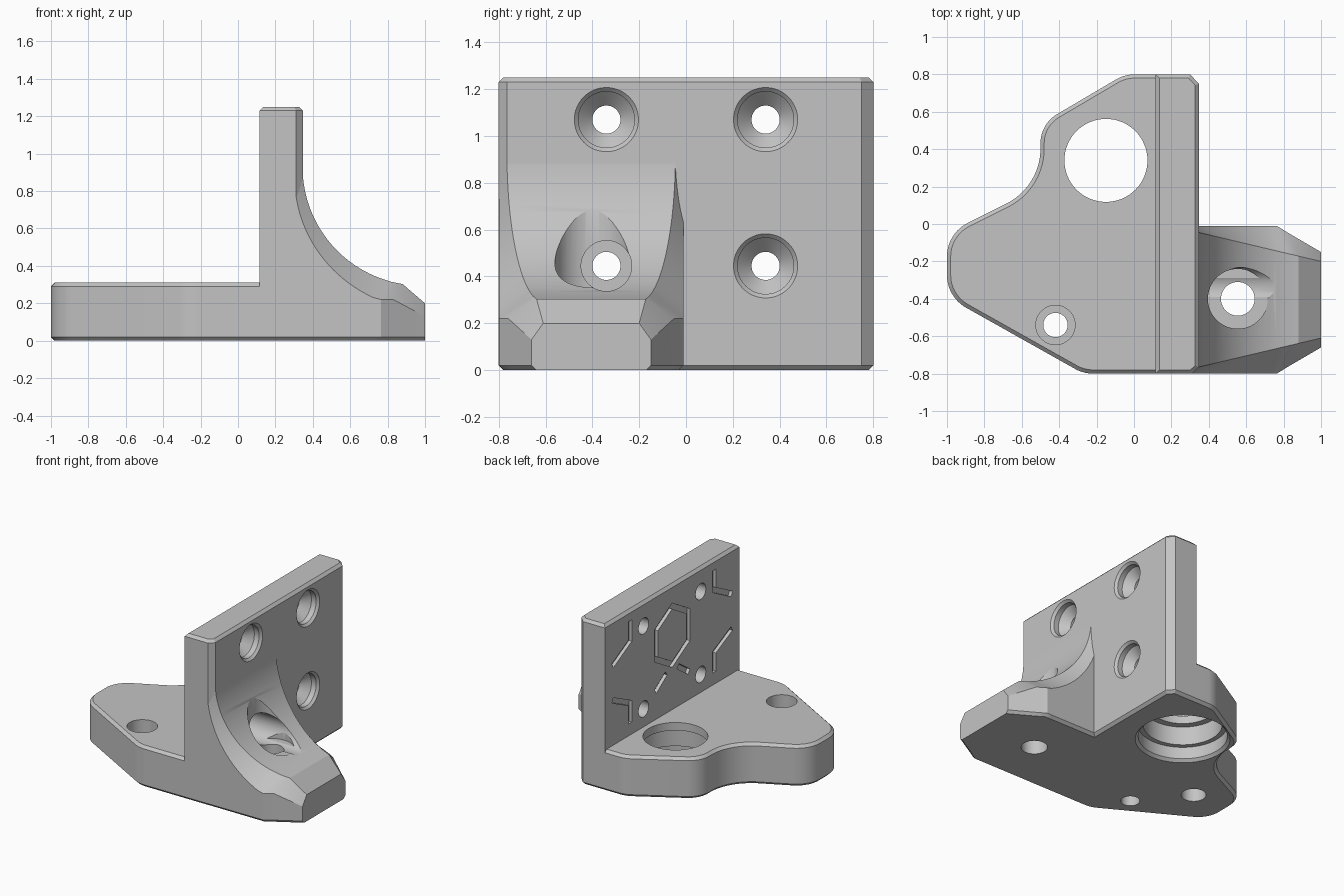
import bpy, bmesh, math
from mathutils import Vector, Matrix

if "Cube" in bpy.data.objects:
    bpy.data.objects.remove(bpy.data.objects["Cube"], do_unlink=True)

grey = bpy.data.materials.new("plain_grey")
grey.use_nodes = True
grey.diffuse_color = (0.55, 0.55, 0.55, 1)
grey.node_tree.nodes["Principled BSDF"].inputs["Base Color"].default_value = grey.diffuse_color


def finish(name, bm):
    bmesh.ops.recalc_face_normals(bm, faces=bm.faces)
    mesh = bpy.data.meshes.new(name)
    bm.to_mesh(mesh)
    bm.free()
    mesh.materials.append(grey)
    obj = bpy.data.objects.new(name, mesh)
    bpy.context.collection.objects.link(obj)
    return obj


def loft(name, rings):
    """Skin a row of equal closed rings and cap both ends."""
    bm = bmesh.new()
    rows = [[bm.verts.new(p) for p in ring] for ring in rings]
    n = len(rows[0])
    for a, b in zip(rows, rows[1:]):
        for i in range(n):
            j = (i + 1) % n
            bm.faces.new((a[i], a[j], b[j], b[i]))
    bm.faces.new(rows[0])
    bm.faces.new(rows[-1])
    return finish(name, bm)


def inset(outline, d):
    """Move a counter-clockwise outline inwards by d."""
    pts = [Vector(p) for p in outline]
    out = []
    for i, p in enumerate(pts):
        u = (p - pts[i - 1]).normalized()
        v = (pts[(i + 1) % len(pts)] - p).normalized()
        n = Vector((-u.y - v.y, u.x + v.x)).normalized()
        out.append(p + n * d / n.dot(Vector((-u.y, u.x))))
    return out


def prism(name, outline, height, chamfer):
    """Upright prism with chamfered top and bottom edges."""
    levels = ((0, chamfer), (chamfer, 0), (height - chamfer, 0), (height, chamfer))
    return loft(name, [[(p[0], p[1], z) for p in inset(outline, d)] for z, d in levels])


def lathe(name, profile, place, along_x=False, sides=64):
    """Turned cutter from (radius, height) pairs."""
    turn = Matrix.Rotation(math.pi / 2, 4, 'Y') if along_x else Matrix()
    move = Matrix.Translation(place) @ turn
    angles = [2 * math.pi * i / sides for i in range(sides)]
    return loft(name, [[move @ Vector((r * math.cos(a), r * math.sin(a), h)) for a in angles]
                       for r, h in profile])


def rounded(corners, steps=12):
    """Fillet the corners (x, y, radius) of a polygon."""
    out = []
    for i, (x, y, r) in enumerate(corners):
        p = Vector((x, y))
        if r == 0:
            out.append(p)
            continue
        u = (Vector(corners[i - 1][:2]) - p).normalized()
        v = (Vector(corners[(i + 1) % len(corners)][:2]) - p).normalized()
        half = u.angle(v) / 2
        c = p + (u + v).normalized() * r / math.sin(half)
        a, b = p + u * r / math.tan(half) - c, p + v * r / math.tan(half) - c
        out += [c + a.lerp(b, k / steps).normalized() * r for k in range(steps + 1)]
    return out


def combine(target, other, operation):
    mod = target.modifiers.new("join", 'BOOLEAN')
    mod.operation, mod.solver, mod.object = operation, 'EXACT', other
    bpy.context.view_layer.objects.active = target
    bpy.ops.object.modifier_apply(modifier=mod.name)
    bpy.data.objects.remove(other, do_unlink=True)


# Base plate, listed clockwise and turned round for the inset
base = rounded([
    (0.25, -0.8, 0), (-0.27, -0.8, 0.2), (-1, -0.39, 0.2), (-1, -0.05, 0.2),
    (-0.5, 0.2, 0.33), (-0.5, 0.535, 0.18), (-0.05, 0.8, 0.2), (0.25, 0.8, 0)])
bracket = prism("bracket", base[::-1], 0.31, 0.02)

# Upright wall with chamfered outer corners
wall = prism("wall", [(0.115, -0.8), (0.31, -0.8), (0.347, -0.765),
                      (0.347, 0.75), (0.3, 0.8), (0.115, 0.8)], 1.25, 0.02)
combine(bracket, wall, 'UNION')


# Curved foot with tapering side chamfers
def foot_ring(xl, zl, outer, xt, zt, inner):
    mid = -0.405
    side = [(xl, outer - 0.02, 0), (xl, outer, 0.02), (xl, outer, zl), (xt, inner, zt)]
    return ([(x, mid - w, z) for x, w, z in side] +
            [(x, mid + w, z) for x, w, z in reversed(side)])


def top_half(x):
    return 0.36 - 0.237 * (x - 0.345)


rings = [foot_ring(0.25, 0.93, 0.394, 0.25, 0.93, 0.36)]
for i in range(25):
    t = i / 24
    a = math.radians(180 + 70 * t)
    d = 0.04 + 0.07 * t
    c, s = math.cos(a), math.sin(a)
    xt = 0.98 + 0.635 * c
    rings.append(foot_ring(0.98 + (0.635 + d) * c, 0.93 + (0.635 + d) * s, 0.394,
                           xt, 0.93 + 0.635 * s, top_half(xt)))
rings.append(foot_ring(0.765, 0.22, 0.394, 0.82, 0.315, top_half(0.82)))
rings.append(foot_ring(0.83, 0.22, 0.354, 0.88, 0.303, top_half(0.88)))
rings.append(foot_ring(1.0, 0.13, 0.255, 1.0, 0.2, 0.205))
combine(bracket, loft("foot", rings), 'UNION')

# Stepped bearing bore, base screw hole, blind pin hole, foot screw hole
cutters = [
    lathe("bearing_bore", [(0.34, -0.015), (0.305, 0.02), (0.305, 0.11), (0.27, 0.11),
                           (0.27, 0.25), (0.222, 0.25), (0.222, 0.4)], (-0.15, 0.34, 0)),
    lathe("base_screw", [(0.065, -0.1), (0.065, 0.16), (0.105, 0.16), (0.105, 0.4)],
          (-0.42, -0.54, 0)),
    lathe("pin_hole", [(0.085, -0.1), (0.085, 0.2)], (-0.7, -0.2, 0)),
    lathe("foot_screw", [(0.09, -0.1), (0.09, 0.35), (0.16, 0.35), (0.16, 1)],
          (0.555, -0.4, 0)),
    lathe("access_bore", [(0.06, 0), (0.06, 0.25), (0.108, 0.25), (0.108, 1.2)],
          (0, -0.34, 0.445), True)]

# Countersunk wall screw holes
for y, z in ((-0.34, 1.07), (0.34, 1.07), (0.34, 0.445)):
    cutters.append(lathe("wall_screw", [(0.06, 0), (0.06, 0.23), (0.12, 0.29), (0.12, 0.33),
                                        (0.15, 0.36)], (0, y, z), True))


# Shallow honeycomb grooves in the plain wall face
def groove(path, width=0.019):
    """Square bar along a (y, z) path, closed when the path returns to its start."""
    pts = [Vector(p) for p in path]
    closed = pts[0] == pts[-1]
    if closed:
        pts.pop()
    rows = []
    for i, p in enumerate(pts):
        before = pts[i - 1] if closed or i else None
        after = pts[(i + 1) % len(pts)] if closed or i < len(pts) - 1 else None
        u = (p - before).normalized() if before else (after - p).normalized()
        v = (after - p).normalized() if after else u
        n = Vector((-u.y - v.y, u.x + v.x)).normalized()
        n *= width / n.dot(Vector((-u.y, u.x)))
        rows.append([(x, q.x, q.y) for x, q in
                     ((0.09, p + n), (0.14, p + n), (0.14, p - n), (0.09, p - n))])
    if not closed:
        return loft("groove", rows)
    bm = bmesh.new()
    rows = [[bm.verts.new(p) for p in row] for row in rows]
    for i, row in enumerate(rows):
        for k in range(4):
            bm.faces.new((rows[i - 1][k], rows[i - 1][k - 3], row[k - 3], row[k]))
    return finish("groove", bm)


hexagon = [(0.22 * math.sin(k * math.pi / 3), 0.87 + 0.22 * math.cos(k * math.pi / 3))
           for k in range(6)]
cutters.append(groove(hexagon + hexagon[:1]))
for s in (-1, 1):
    cutters.append(groove([(s * 0.5, 1.17), (s * 0.5, 1.02), (s * 0.71, 0.91)]))
    cutters.append(groove([(s * 0.5, 0.4), (s * 0.5, 0.55), (s * 0.71, 0.65)]))
    cutters.append(groove([(s * 0.07, 0.61), (s * 0.2, 0.52)]))

for cutter in cutters:
    combine(bracket, cutter, 'DIFFERENCE')

bpy.ops.object.select_all(action='DESELECT')
bracket.select_set(True)
bpy.context.view_layer.objects.active = bracket
bpy.ops.object.shade_smooth_by_angle(angle=math.radians(25))
